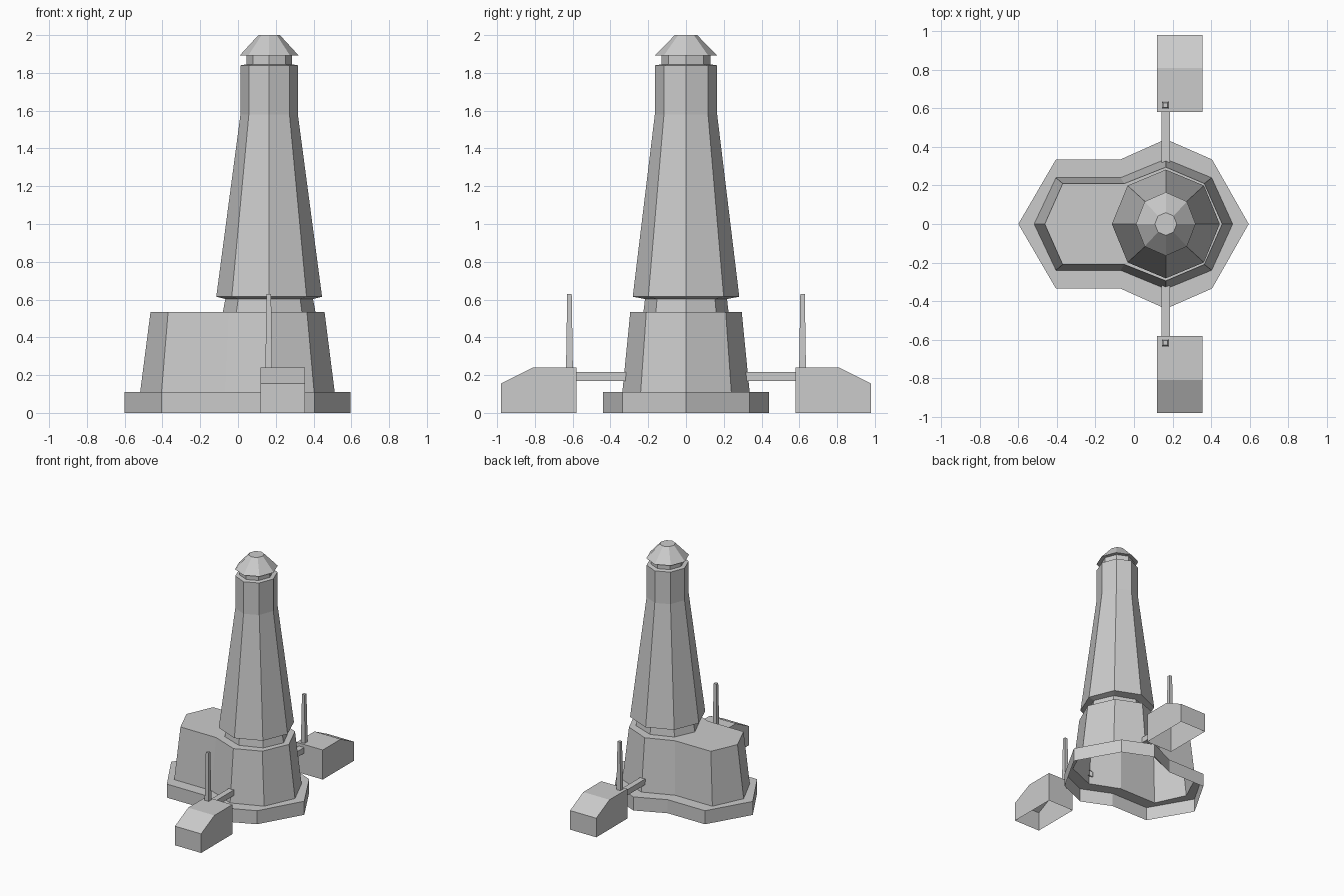
import bpy, bmesh
from math import cos, sin, pi

if "Cube" in bpy.data.objects:
    bpy.data.objects.remove(bpy.data.objects["Cube"])

CX = 0.165  # tower axis


def finish(name, bm, mirror=False):
    me = bpy.data.meshes.new(name)
    bm.to_mesh(me)
    bm.free()
    ob = bpy.data.objects.new(name, me)
    bpy.context.collection.objects.link(ob)
    if mirror:
        mod = ob.modifiers.new("mirror", "MIRROR")
        mod.use_axis = (False, True, False)
    return ob


def loft(name, rings, cap_top=True, cap_bottom=False, mirror=False):
    """Skin a stack of counter-clockwise rings with flat quads."""
    bm = bmesh.new()
    vs = [[bm.verts.new(p) for p in r] for r in rings]
    n = len(rings[0])
    for a, b in zip(vs, vs[1:]):
        for i in range(n):
            j = (i + 1) % n
            bm.faces.new((a[i], a[j], b[j], b[i]))
    if cap_top:
        bm.faces.new(vs[-1])
    if cap_bottom:
        bm.faces.new(vs[0][::-1])
    return finish(name, bm, mirror)


def octagon(rx, ry, z):
    return [(CX + rx * cos(i * pi / 4), ry * sin(i * pi / 4), z) for i in range(8)]


def outline(half, z):
    """Complete a half outline (right to left, y >= 0) by mirroring it."""
    pts = half + [(x, -y) for x, y in half[-2:0:-1]]
    return [(x, y, z) for x, y in pts]


def square(cx, cy, h, z):
    return [(cx + sx * h, cy + sy * h, z)
            for sx, sy in ((-1, -1), (1, -1), (1, 1), (-1, 1))]


# Plinth with ledge and tapered base building, one shell open underneath
outer = [(.595, 0), (.405, .335), (CX, .44), (-.07, .335), (-.405, .335), (-.6, 0)]
lower = [(.512, 0), (.403, .24), (CX, .337), (-.07, .24), (-.405, .24), (-.518, 0)]
upper = [(.458, 0), (.365, .21), (CX, .295), (-.05, .21), (-.37, .21), (-.463, 0)]
loft("base_building", [outline(outer, 0), outline(outer, .11),
                       outline(lower, .11), outline(upper, .535)])

# Octagonal tower: neck, overhanging shaft, lantern gap and roof
loft("tower", [octagon(*r) for r in (
    (.245, .225, .535), (.232, .217, .603), (.28, .282, .615),
    (.152, .165, 1.58), (.152, .165, 1.84), (.121, .13, 1.845),
    (.121, .13, 1.895), (.155, .165, 1.893), (.057, .059, 2.0))])

# Side sheds with a sloping outer roof, open underneath
bm = bmesh.new()
profile = [(.58, 0), (.58, .24), (.81, .24), (.98, .155), (.98, 0)]
left = [bm.verts.new((.12, y, z)) for y, z in profile]
right = [bm.verts.new((.355, y, z)) for y, z in profile]
for i in range(len(profile) - 1):
    bm.faces.new((left[i], right[i], right[i + 1], left[i + 1]))
bm.faces.new(left)
bm.faces.new(right[::-1])
bmesh.ops.reverse_faces(bm, faces=[f for f in bm.faces if f.calc_center_median().x == 0])
bm.normal_update()
centre = (.2375, .78, .1)
flip = [f for f in bm.faces
        if sum(n * (c - o) for n, c, o in zip(f.normal, f.calc_center_median(), centre)) < 0]
bmesh.ops.reverse_faces(bm, faces=flip)
finish("side_shed", bm, mirror=True)

# Square ducts joining the sheds to the base building
loft("connecting_duct", [[(CX + sx * .023, y, .193 + sz * .023)
                          for sx, sz in ((-1, -1), (-1, 1), (1, 1), (1, -1))]
                         for y in (.317, .58)], cap_top=False, mirror=True)

# Thin tapered chimneys
loft("chimney", [square(.163, .617, .018, .24), square(.163, .617, .012, .63)], mirror=True)
